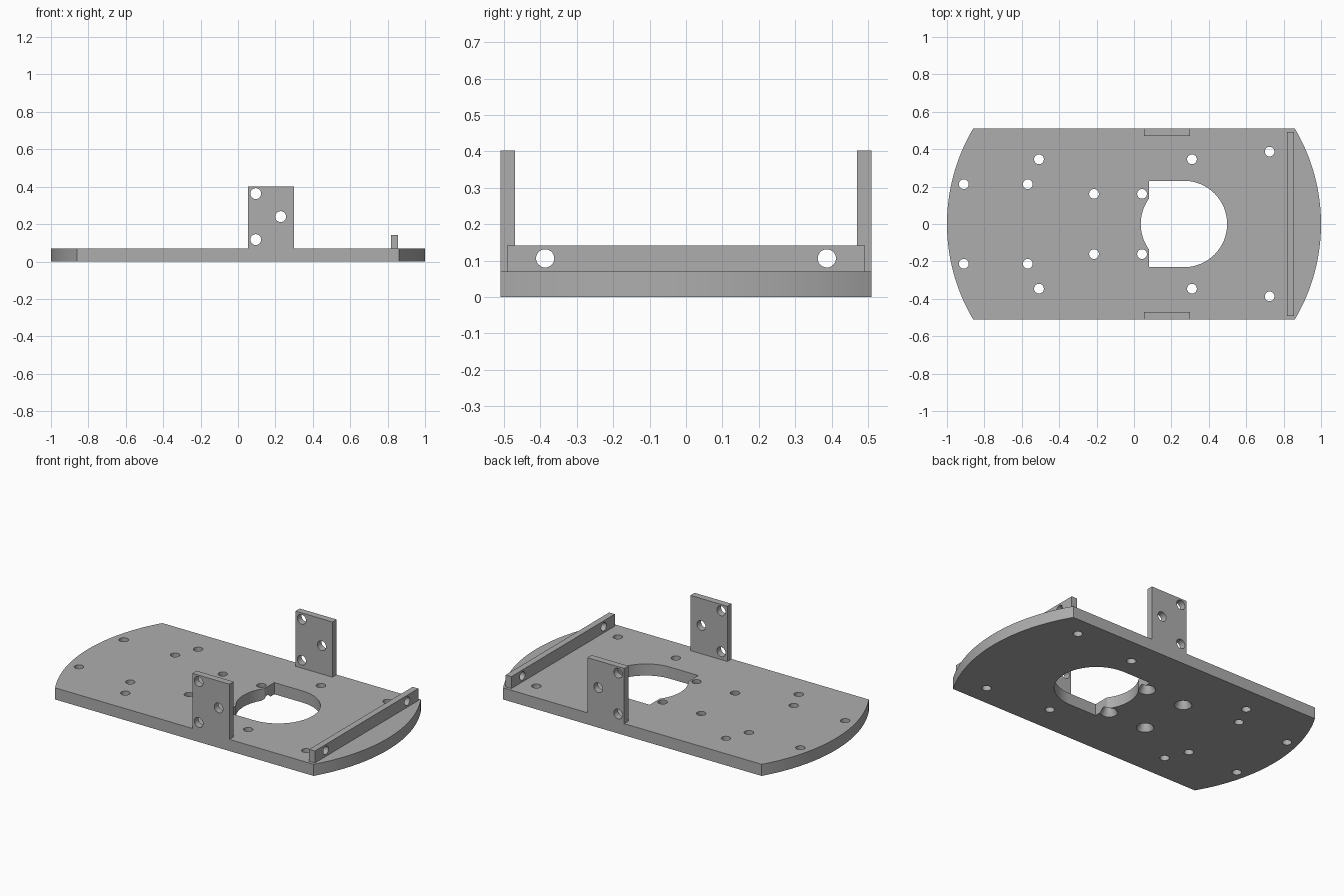
import bpy, bmesh, math
from mathutils import Matrix

if "Cube" in bpy.data.objects:
    bpy.data.objects.remove(bpy.data.objects["Cube"])

T = 0.07          # plate thickness
W = 0.51          # plate half width
grey = bpy.data.materials.new("plain grey")
grey.diffuse_color = (0.42, 0.42, 0.42, 1)
grey.use_nodes = True
grey.node_tree.nodes["Principled BSDF"].inputs["Base Color"].default_value = grey.diffuse_color


def prism(name, pts, z0, z1):
    """Extrude a flat outline from z0 to z1."""
    bm = bmesh.new()
    face = bm.faces.new([bm.verts.new((x, y, z0)) for x, y in pts])
    res = bmesh.ops.extrude_face_region(bm, geom=[face])
    verts = [g for g in res["geom"] if isinstance(g, bmesh.types.BMVert)]
    bmesh.ops.translate(bm, vec=(0, 0, z1 - z0), verts=verts)
    bmesh.ops.recalc_face_normals(bm, faces=bm.faces)
    return finish(name, bm)


def finish(name, bm):
    me = bpy.data.meshes.new(name)
    bm.to_mesh(me)
    bm.free()
    me.materials.append(grey)
    ob = bpy.data.objects.new(name, me)
    bpy.context.collection.objects.link(ob)
    return ob


def box(name, x0, x1, y0, y1, z0, z1):
    return prism(name, [(x0, y0), (x1, y0), (x1, y1), (x0, y1)], z0, z1)


def drills(name, centres, r1, r2, depth, axis="Z"):
    """One cutter mesh of round drills along an axis."""
    bm = bmesh.new()
    rot = {"Z": Matrix(), "X": Matrix.Rotation(math.pi / 2, 4, "Y"),
           "Y": Matrix.Rotation(math.pi / 2, 4, "X")}[axis]
    for c in centres:
        bmesh.ops.create_cone(bm, cap_ends=True, segments=32, radius1=r1,
                              radius2=r2, depth=depth,
                              matrix=Matrix.Translation(c) @ rot)
    return finish(name, bm)


def cut(ob, *cutters):
    for c in cutters:
        m = ob.modifiers.new("cut", "BOOLEAN")
        m.object, m.operation, m.solver = c, "DIFFERENCE", "EXACT"
        bpy.context.view_layer.objects.active = ob
        bpy.ops.object.modifier_apply(modifier=m.name)
        bpy.data.objects.remove(c)


def smooth(ob):
    bpy.ops.object.select_all(action="DESELECT")
    ob.select_set(True)
    bpy.context.view_layer.objects.active = ob
    bpy.ops.object.shade_smooth_by_angle(angle=math.radians(30))


# base plate: unit disc with two straight sides
a = math.asin(W)
arc = [a * (i / 16 - 1) for i in range(33)]
right = [(math.cos(t), math.sin(t)) for t in arc]
plate = prism("base_plate", right + [(-x, -y) for x, y in right], 0, T)

# large opening: round on the right, square shoulders with shallow arc on the left
cx, r, step = 0.267, 0.231, 0.08
b = math.acos((cx - step) / r)
opening = [(cx + r * math.cos(t), r * math.sin(t))
           for t in [math.pi * (i / 32 - 0.5) for i in range(33)]]
opening += [(step, r)]
opening += [(cx + r * math.cos(t), r * math.sin(t))
            for t in [math.pi + b * (i / 8 - 1) for i in range(17)]]
opening += [(step, -r)]

# mounting holes, mirrored front to back
holes = [(-0.91, 0.213), (-0.568, 0.213), (-0.508, 0.346), (-0.214, 0.161),
         (0.043, 0.161), (0.31, 0.346), (0.725, 0.387)]
through = [(x, s * y, T / 2) for x, y in holes for s in (1, -1)]
sunk = [(x, s * y, 0.015) for x, y in holes[3:5] for s in (1, -1)]
cut(plate, prism("opening_cutter", opening, -0.1, 0.2),
    drills("hole_cutter", through, 0.026, 0.026, 0.2),
    drills("countersink_cutter", sunk, 0.054, 0.026, 0.05))
smooth(plate)

# upright side brackets with three holes each
for name, s in (("front_bracket", -1), ("back_bracket", 1)):
    y0, y1 = sorted((s * 0.47, s * W))
    tab = box(name, 0.054, 0.3, y0, y1, T, 0.402)
    spots = [(x, s * 0.49, z) for x, z in ((0.095, 0.363), (0.228, 0.24), (0.095, 0.117))]
    cut(tab, drills("bracket_cutter", spots, 0.029, 0.029, 0.2, "Y"))
    smooth(tab)

# cross rail near the right end, drilled at both ends
rail = box("end_rail", 0.818, 0.856, -0.492, 0.492, T, 0.142)
cut(rail, drills("rail_cutter", [(0.837, s * 0.387, 0.106) for s in (1, -1)],
                 0.025, 0.025, 0.2, "X"))
smooth(rail)
